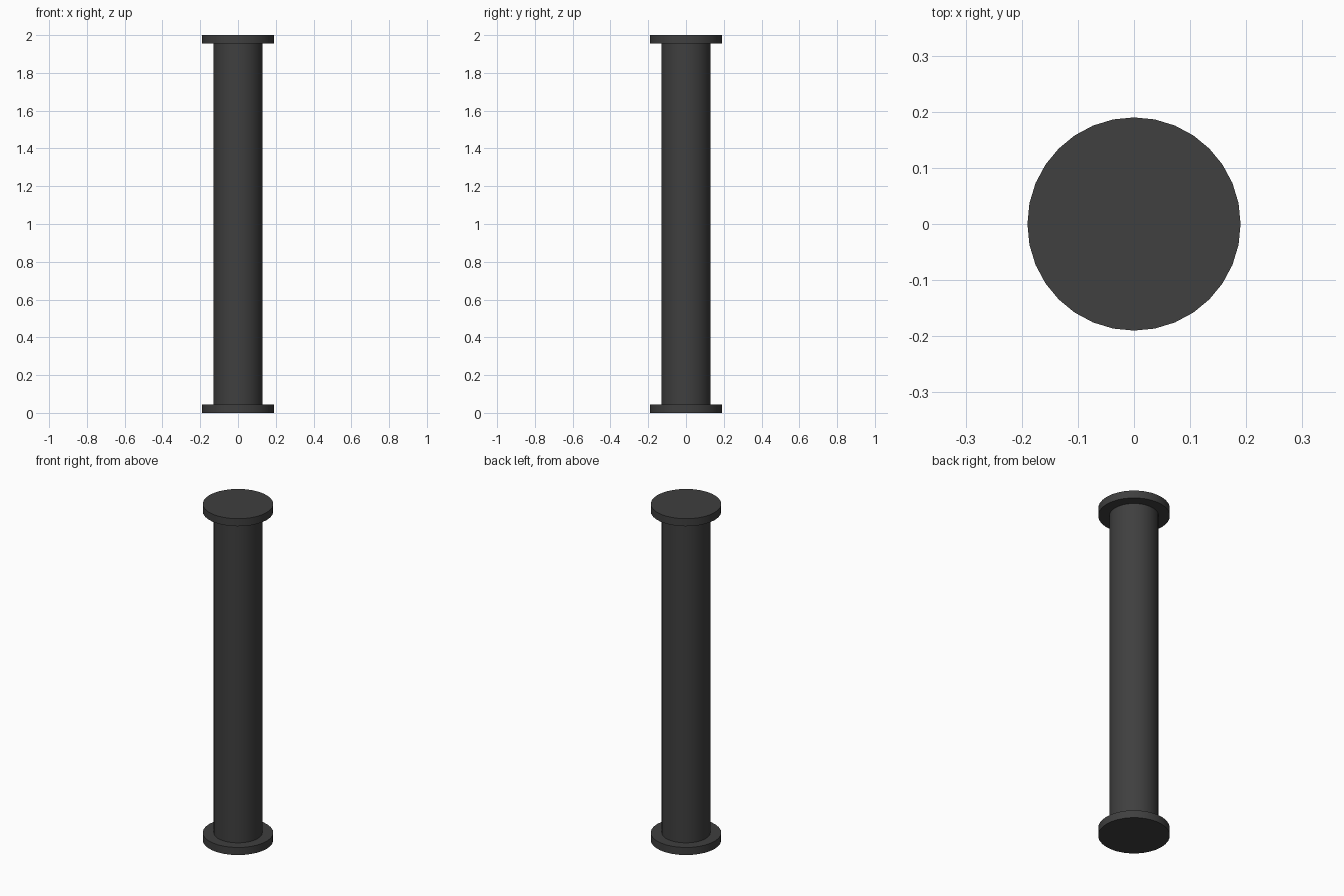
import bpy
import math

cube = bpy.data.objects.get("Cube")
if cube:
    bpy.data.objects.remove(cube, do_unlink=True)

HEIGHT = 2.0
FLANGE_RADIUS, FLANGE_THICKNESS = 0.19, 0.045
SHAFT_RADIUS = 0.131

# Single dark grey finish
grey = bpy.data.materials.new("dark_grey")
grey.use_nodes = True
colour = (0.05, 0.05, 0.05, 1)
grey.diffuse_color = colour
grey.node_tree.nodes["Principled BSDF"].inputs["Base Color"].default_value = colour


def add_cylinder(name, radius, bottom, top):
    bpy.ops.mesh.primitive_cylinder_add(
        vertices=32, radius=radius, depth=top - bottom,
        location=(0, 0, (bottom + top) / 2))
    obj = bpy.context.object
    obj.name = name
    obj.data.materials.append(grey)
    bpy.ops.object.shade_smooth_by_angle(angle=math.radians(30))
    return obj


# Round column between two matching end discs
add_cylinder("bottom_flange", FLANGE_RADIUS, 0, FLANGE_THICKNESS)
add_cylinder("shaft", SHAFT_RADIUS, FLANGE_THICKNESS, HEIGHT - FLANGE_THICKNESS)
add_cylinder("top_flange", FLANGE_RADIUS, HEIGHT - FLANGE_THICKNESS, HEIGHT)
